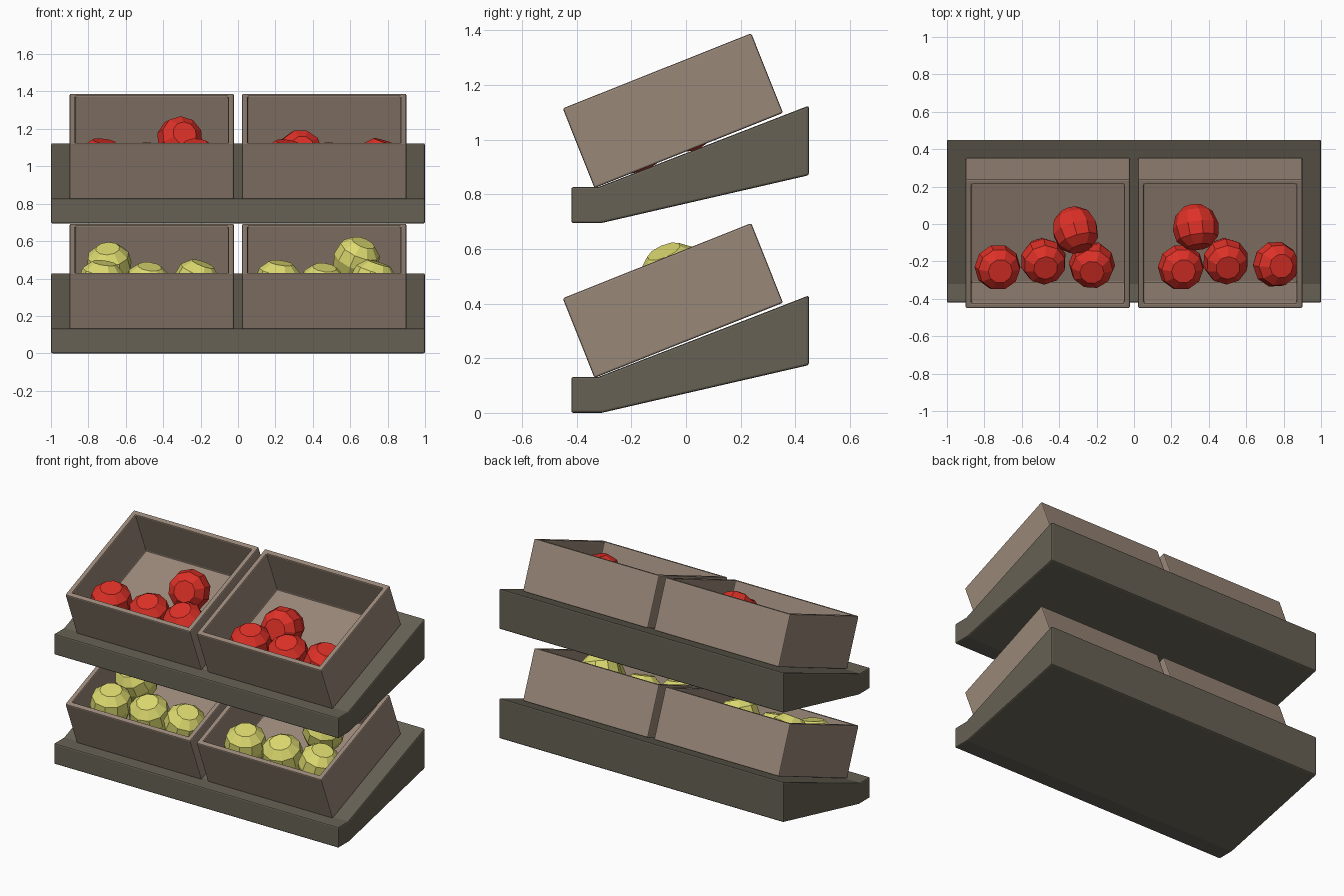
import bpy, bmesh, math
from mathutils import Matrix, Vector, Euler

if "Cube" in bpy.data.objects:
    bpy.data.objects.remove(bpy.data.objects["Cube"])

TILT = math.atan2(0.275, 0.69)
TIER = 0.695


def material(name, rgb):
    m = bpy.data.materials.new(name)
    m.diffuse_color = (*rgb, 1)
    m.use_nodes = True
    m.node_tree.nodes["Principled BSDF"].inputs["Base Color"].default_value = m.diffuse_color
    return m


SHELF = material("dark_wood", (0.135, 0.12, 0.09))
CRATE = material("light_wood", (0.32, 0.245, 0.19))
RED = material("red_fruit", (0.72, 0.03, 0.02))
YELLOW = material("yellow_fruit", (0.72, 0.70, 0.16))


def finish(bm, name, mat, bevel=0):
    bmesh.ops.recalc_face_normals(bm, faces=bm.faces)
    me = bpy.data.meshes.new(name)
    bm.to_mesh(me)
    bm.free()
    me.materials.append(mat)
    ob = bpy.data.objects.new(name, me)
    bpy.context.collection.objects.link(ob)
    if bevel:
        b = ob.modifiers.new("soft_edges", 'BEVEL')
        b.width, b.segments = bevel, 2
        b.limit_method = 'ANGLE'
    return ob


def shelf(name, z):
    # side profile swept across x
    profile = [(-0.42, 0), (-0.31, 0), (0.45, 0.175), (0.45, 0.43),
               (-0.32, 0.132), (-0.42, 0.132)]
    bm = bmesh.new()
    face = bm.faces.new([bm.verts.new((-1, y, h + z)) for y, h in profile])
    ext = bmesh.ops.extrude_face_region(bm, geom=[face])
    bmesh.ops.translate(bm, vec=(2, 0, 0),
                        verts=[v for v in ext["geom"] if isinstance(v, bmesh.types.BMVert)])
    finish(bm, name, SHELF, 0.008)


def crate(name, x, z):
    # open box: top face inset and pushed down, then tilted onto the slope
    w, d, h, wall, floor = 0.878, 0.743, 0.314, 0.043, 0.02
    bm = bmesh.new()
    bmesh.ops.create_cube(bm, size=1)
    bmesh.ops.scale(bm, vec=(w, d, h), verts=bm.verts)
    bmesh.ops.translate(bm, vec=(0, d / 2, h / 2), verts=bm.verts)
    bm.faces.ensure_lookup_table()
    top = max(bm.faces, key=lambda f: f.calc_center_median().z)
    bmesh.ops.inset_region(bm, faces=[top], thickness=wall)
    inner = bmesh.ops.extrude_discrete_faces(bm, faces=[top])["faces"][0]
    bmesh.ops.translate(bm, vec=(0, 0, floor - h), verts=inner.verts)
    bm.transform(Matrix.Translation((x, -0.335, 0.128 + z)) @ Matrix.Rotation(TILT, 4, 'X'))
    finish(bm, name, CRATE, 0.007)


def fruit(name, mat, loc, rot):
    # ten-sided lathe with blunt ends
    profile = [(0.055, -0.112), (0.1, -0.075), (0.124, 0), (0.112, 0.068), (0.065, 0.112)]
    n = 10
    bm = bmesh.new()
    rings = [[bm.verts.new((r * math.cos(2 * math.pi * i / n), r * math.sin(2 * math.pi * i / n), z))
              for i in range(n)] for r, z in profile]
    for a, b in zip(rings, rings[1:]):
        for i in range(n):
            j = (i + 1) % n
            bm.faces.new((a[i], a[j], b[j], b[i]))
    bm.faces.new(rings[0])
    bm.faces.new(rings[-1])
    e = Euler([math.radians(a) for a in rot])
    bm.transform(Matrix.Translation(loc) @ e.to_matrix().to_4x4())
    finish(bm, name, mat)


for tier, z in (("lower", 0), ("upper", TIER)):
    shelf(f"{tier}_shelf", z)
    for side, x in (("left", -0.461), ("right", 0.461)):
        crate(f"{tier}_{side}_crate", x, z)

# fruit: position, tilt in degrees
reds = [
    ((-0.73, -0.23, 1.025), (12, 8, 0)),
    ((-0.485, -0.195, 1.0), (22, 0, 18)),
    ((-0.225, -0.215, 1.02), (20, -12, 30)),
    ((-0.315, -0.03, 1.14), (70, 18, 10)),
    ((0.25, -0.23, 1.02), (12, 8, 0)),
    ((0.49, -0.195, 1.0), (22, 0, 18)),
    ((0.755, -0.215, 1.025), (15, 10, 40)),
    ((0.33, -0.015, 1.07), (75, 0, 8)),
]
yellows = [
    ((-0.73, -0.23, 0.375), (12, 8, 0)),
    ((-0.485, -0.195, 0.36), (22, 0, 18)),
    ((-0.225, -0.215, 0.375), (20, 12, 30)),
    ((-0.69, -0.03, 0.465), (30, -10, 10)),
    ((0.215, -0.23, 0.375), (12, 8, 0)),
    ((0.45, -0.195, 0.355), (22, 0, 18)),
    ((0.72, -0.215, 0.375), (15, 10, 40)),
    ((0.63, -0.04, 0.495), (25, 18, 10)),
]
for i, (loc, rot) in enumerate(reds):
    fruit(f"red_fruit_{i + 1}", RED, loc, rot)
for i, (loc, rot) in enumerate(yellows):
    fruit(f"yellow_fruit_{i + 1}", YELLOW, loc, rot)
